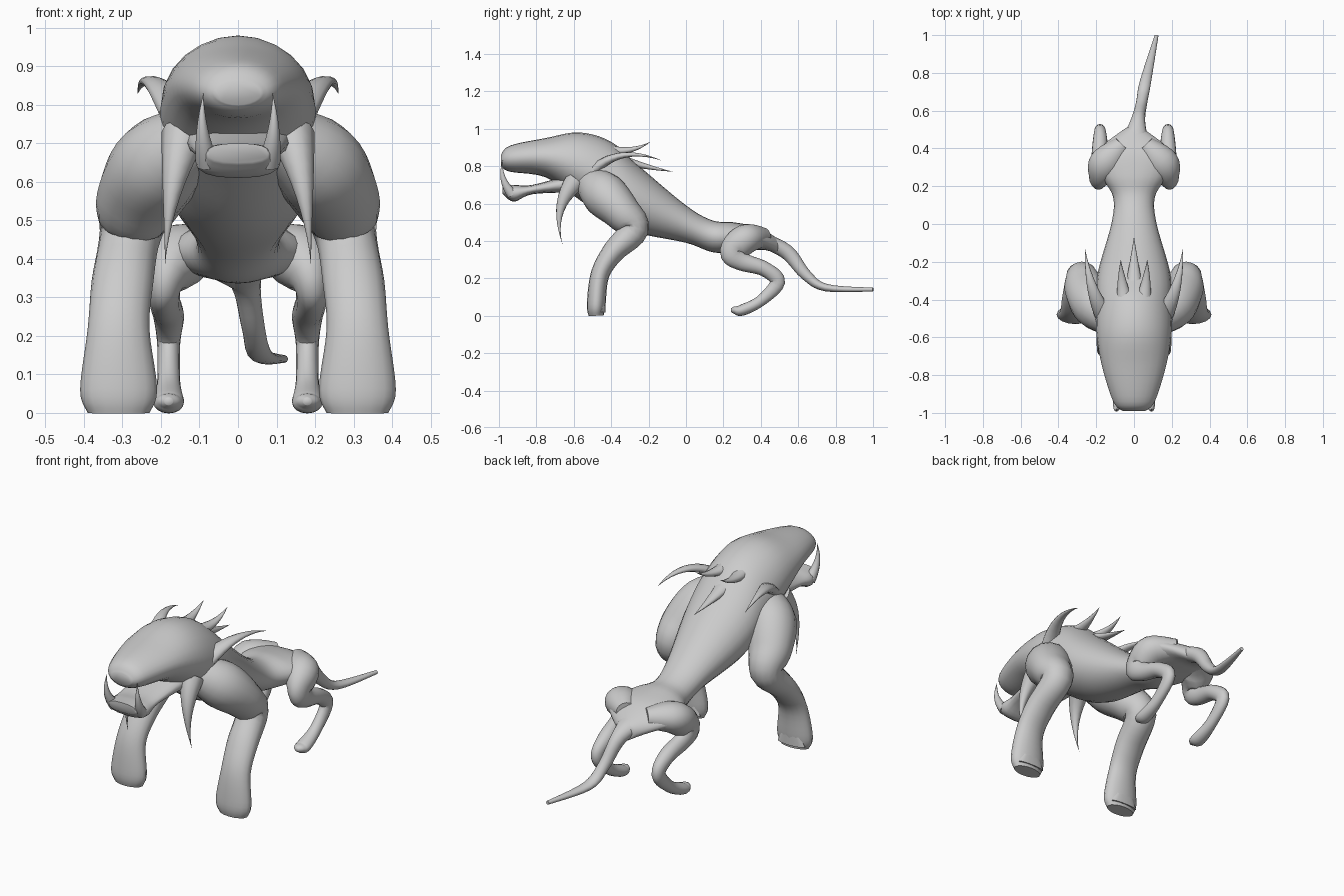
import bpy
from math import cos, sin, pi, copysign
from mathutils import Vector

if "Cube" in bpy.data.objects:
    bpy.data.objects.remove(bpy.data.objects["Cube"])

skin = bpy.data.materials.new("grey skin")
skin.use_nodes = True
GREY = (.6, .6, .6, 1)
skin.diffuse_color = GREY
skin.node_tree.nodes["Principled BSDF"].inputs["Base Color"].default_value = GREY


def smooth_rows(rows, steps=5):
    """Pass a smooth curve through rows of x, y, z, width, depth."""
    smooth = []
    padded = [rows[0], *rows, rows[-1]]
    for before, start, end, after in zip(padded, padded[1:], padded[2:], padded[3:]):
        for step in range(steps):
            t = step / steps
            row = []
            for p, q, r, s in zip(before, start, end, after):
                cubic = 3 * (q - r) + s - p
                square = 2 * p - 5 * q + 4 * r - s
                row.append(q + t / 2 * (r - p + t * (square + t * cubic)))
            smooth.append(row)
    return smooth + [rows[-1]]


def ring_point(angle, squareness):
    """Give a point on a unit ring that is round or slightly boxed."""
    return [copysign(abs(value) ** squareness, value)
            for value in (cos(angle), sin(angle))]


def loft(name, rows, sides=16, mirror=False, upright=False, squareness=1):
    """Skin elliptical rings along a path, closed at both ends."""
    centres = [Vector(row[:3]) for row in rows]
    last = len(rows) - 1
    verts, faces = [], []
    for i, (centre, row) in enumerate(zip(centres, rows)):
        tangent = centres[min(i + 1, last)] - centres[max(i - 1, 0)]
        if upright:
            tangent = Vector((0, 1, 0))
        tangent.normalize()
        across = Vector((1, 0, 0))
        across = (across - tangent * across.dot(tangent)).normalized()
        normal = across.cross(tangent)
        width, depth = row[3:]
        for k in range(sides):
            u, v = ring_point(2 * pi * k / sides, squareness)
            verts.append(centre + across * u * width + normal * v * depth)
    for i in range(last):
        for k in range(sides):
            a = i * sides + k
            b = i * sides + (k + 1) % sides
            faces.append((a, a + sides, b + sides, b))
    faces.append(tuple(range(sides)))
    faces.append(tuple(reversed(range(last * sides, len(verts)))))

    mesh = bpy.data.meshes.new(name)
    mesh.from_pydata(verts, [], faces)
    mesh.materials.append(skin)
    part = bpy.data.objects.new(name, mesh)
    bpy.context.collection.objects.link(part)
    if mirror:
        part.modifiers.new("mirror", "MIRROR").use_mirror_merge = False
    bpy.ops.object.select_all(action="DESELECT")
    part.select_set(True)
    bpy.context.view_layer.objects.active = part
    bpy.ops.object.shade_smooth_by_angle(angle=pi / 3)


def trunk(name, profile, sides, squareness):
    """Loft along y from rows of y, top, bottom, half width."""
    rows = [(0, y, (top + bottom) / 2, width, (top - bottom) / 2)
            for y, top, bottom, width in profile]
    loft(name, smooth_rows(rows), sides, upright=True, squareness=squareness)


def spike(name, base, bend, tip, radius, mirror=True, flatness=1, taper=1, steps=10):
    """Taper a horn along a bent path from its base to a sharp tip."""
    base, bend, tip = Vector(base), Vector(bend), Vector(tip)
    rows = []
    for step in range(steps + 1):
        t = step / steps
        centre = base.lerp(bend, t).lerp(bend.lerp(tip, t), t)
        size = radius * max(1 - t, .01) ** taper
        rows.append((*centre, size, size * flatness))
    loft(name, rows, sides=10, mirror=mirror)


# Head, chest, waist and rump in one skin
trunk("head_and_body", [
    (-.99, .86, .8, .06), (-.94, .91, .77, .11), (-.75, .95, .74, .17),
    (-.57, .98, .62, .2), (-.4, .93, .5, .2), (-.25, .8, .44, .19),
    (0, .59, .39, .12), (.14, .51, .34, .11), (.25, .5, .34, .17),
    (.36, .48, .35, .21), (.43, .45, .35, .15), (.51, .4, .32, .04)],
    sides=24, squareness=1.03)

# Lower jaw
trunk("lower_jaw", [
    (-.98, .7, .65, .08), (-.92, .7, .61, .11),
    (-.82, .7, .65, .11), (-.6, .76, .66, .14)], sides=16, squareness=.8)

# Tail, swinging slightly to the left
loft("tail", smooth_rows([
    (0, .4, .41, .09, .04), (.02, .54, .34, .04, .04),
    (.04, .64, .22, .03, .03), (.06, .75, .15, .03, .02),
    (.12, 1, .14, .01, .01)]))

# Front legs, from shoulder through elbow to the broad foot
loft("front_legs", smooth_rows([
    (.1, -.52, .72, .08, .08), (.2, -.44, .65, .12, .12),
    (.26, -.34, .55, .11, .1), (.28, -.28, .46, .08, .08),
    (.3, -.39, .34, .08, .06), (.31, -.46, .22, .08, .05),
    (.31, -.48, .06, .1, .05), (.31, -.48, 0, .08, .04)]), mirror=True)

# Small lobe behind each front foot
loft("front_heels", smooth_rows([
    (.31, -.44, .08, .05, .01), (.31, -.45, .02, .08, .02)]), mirror=True)

# Hind legs, from thigh through knee and hock to the toes
loft("hind_legs", smooth_rows([
    (.06, .42, .42, .05, .05), (.15, .32, .41, .09, .08),
    (.19, .25, .34, .05, .07), (.19, .3, .29, .04, .05),
    (.18, .42, .25, .04, .04), (.18, .49, .18, .03, .04),
    (.18, .4, .08, .03, .03), (.18, .3, .03, .04, .03),
    (.18, .26, .03, .03, .02), (.18, .24, .03, .01, .01)]), mirror=True)

# Upright tusks on the lower jaw
spike("jaw_tusks", (.08, -.93, .65), (.1, -1, .73), (.09, -.98, .83), .03)

# Long tusks hanging from the cheeks
spike("cheek_tusks", (.14, -.59, .72), (.18, -.72, .58), (.19, -.66, .38), .06,
      taper=1.4)

# Mane spikes: side pair, upper pair and the central one
spike("side_spikes", (.16, -.48, .79), (.24, -.34, .91), (.26, -.13, .83), .05,
      flatness=.6)
spike("upper_spikes", (.04, -.46, .89), (.07, -.3, .86), (.07, -.19, .93), .05,
      flatness=.7)
spike("central_spike", (0, -.4, .85), (0, -.25, .8), (0, -.07, .77), .06,
      mirror=False, flatness=.6)
